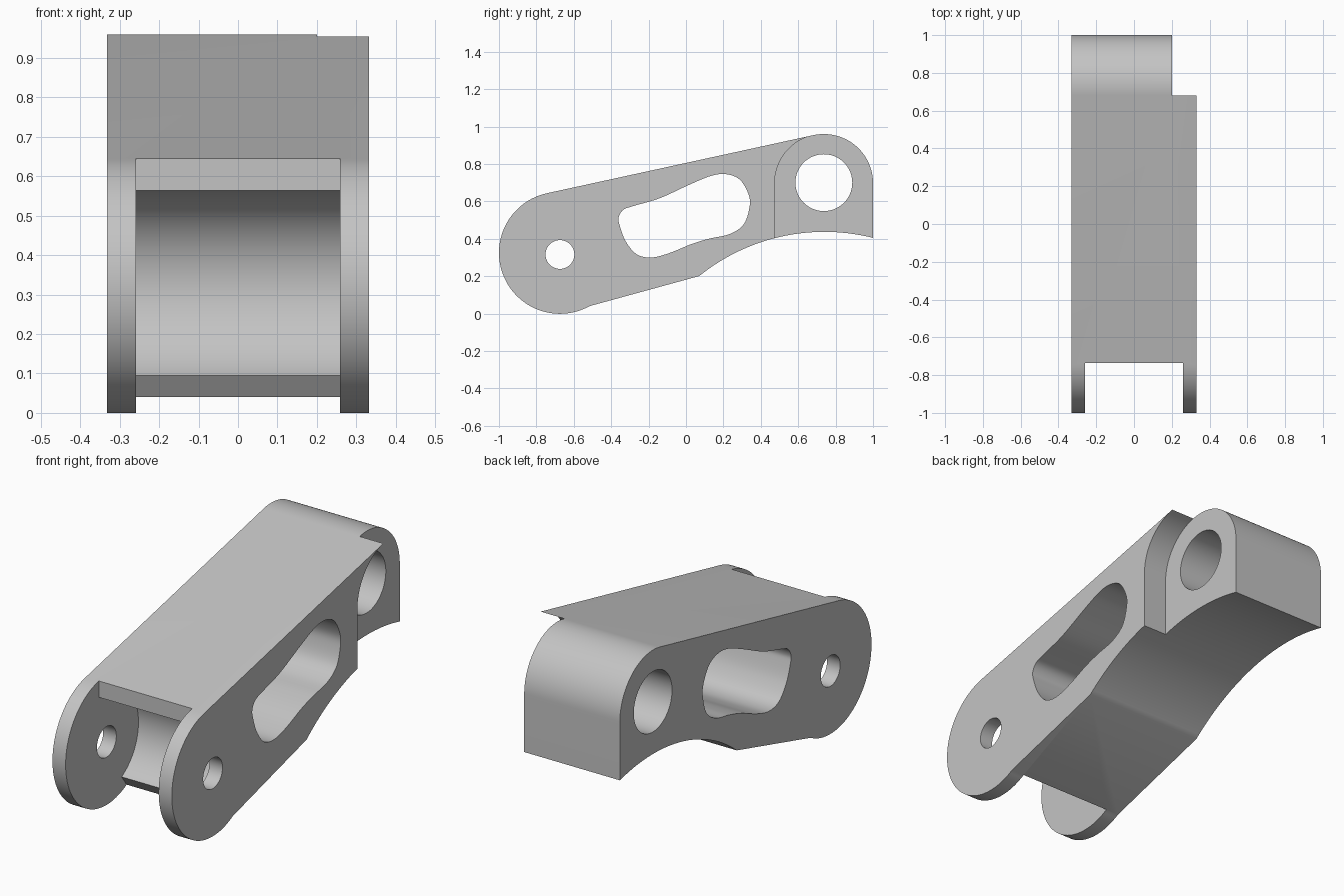
import bpy, bmesh, math
from mathutils import Vector

cube = bpy.data.objects.get("Cube")
if cube:
    bpy.data.objects.remove(cube, do_unlink=True)

HALF = 0.332                      # half width of the link
FRONT, FRONT_R = (-0.674, 0.325), 0.326
REAR, REAR_R = (0.737, 0.697), 0.263
TANGENT = 102.3                   # direction of the sloping top's normal

metal = bpy.data.materials.new("grey metal")
metal.use_nodes = True
colour = (0.55, 0.55, 0.55, 1)
metal.diffuse_color = colour
metal.node_tree.nodes["Principled BSDF"].inputs["Base Color"].default_value = colour


def arc(centre, r, start, end, n=32):
    """Points (y, z) along an arc, angles in degrees."""
    angles = [math.radians(start + (end - start) * i / n) for i in range(n + 1)]
    return [(centre[0] + r * math.cos(a), centre[1] + r * math.sin(a)) for a in angles]


def closed_spline(pts, n=6):
    """Smooth closed curve through the points."""
    p = [Vector(q) for q in pts]
    out = []
    for i in range(len(p)):
        a, b, c, d = p[i - 1], p[i], p[(i + 1) % len(p)], p[(i + 2) % len(p)]
        for k in range(n):
            t = k / n
            out.append(0.5 * (2 * b + (c - a) * t + (2 * a - 5 * b + 4 * c - d) * t * t
                              + (3 * b - a - 3 * c + d) * t ** 3))
    return out


def prism(name, profile, x0, x1):
    """Extrude a (y, z) profile across the width."""
    bm = bmesh.new()
    face = bm.faces.new([bm.verts.new((x0, y, z)) for y, z in profile])
    side = bmesh.ops.extrude_face_region(bm, geom=[face])["geom"]
    bmesh.ops.translate(bm, vec=(x1 - x0, 0, 0),
                        verts=[v for v in side if isinstance(v, bmesh.types.BMVert)])
    bmesh.ops.recalc_face_normals(bm, faces=bm.faces)
    mesh = bpy.data.meshes.new(name)
    bm.to_mesh(mesh)
    bm.free()
    mesh.materials.append(metal)
    obj = bpy.data.objects.new(name, mesh)
    bpy.context.collection.objects.link(obj)
    return obj


# Side outline: rear eye, sloping top, front eye, underside with a long arch
arch_r = 1.066
arch = (0.74, 0.437 - arch_r)
outline = arc(REAR, REAR_R, 0, TANGENT)
outline += arc(FRONT, FRONT_R, TANGENT, 299, 64)
outline += arc(arch, arch_r, 128.9, 75.9, 40)
link = prism("link_body", outline, -HALF, HALF)

# Pin holes and the long window
window = [(-0.36, 0.515), (-0.335, 0.555), (-0.275, 0.577), (-0.14, 0.617), (0.02, 0.69),
          (0.136, 0.737), (0.217, 0.745), (0.29, 0.714), (0.337, 0.63), (0.338, 0.56),
          (0.307, 0.475), (0.233, 0.425), (0.126, 0.401), (0.03, 0.372), (-0.088, 0.324),
          (-0.185, 0.3), (-0.265, 0.318), (-0.323, 0.388), (-0.355, 0.473)]
cutters = [
    prism("front_pin_hole", arc((-0.674, 0.316), 0.077, 0, 360, 48)[:-1], -1, 1),
    prism("rear_pin_hole", arc((0.737, 0.7), 0.152, 0, 360, 64)[:-1], -1, 1),
    prism("window_cutter", closed_spline(window), -1, 1),
]

# Fork gap between the front lugs, with a rounded back
gap = [(-1.2, 0.8), (-0.735, 0.8)] + arc((-0.674, 0.318), 0.253, 104, -62, 48)
gap += [(-0.515, 0.04), (-0.46, -0.03), (-1.2, -0.1)]
cutters.append(prism("fork_gap", gap, -0.259, 0.259))

# Step around the rear eye on the left side
step = arc(REAR, REAR_R, 180, TANGENT) + [(0.681, 1.2), (1.2, 1.2), (1.2, 0.2), (0.474, 0.2)]
cutters.append(prism("rear_step", step, 0.2, 1))

bpy.context.view_layer.objects.active = link
link.select_set(True)
for cutter in cutters:
    cutter.hide_render = True
    mod = link.modifiers.new(cutter.name, 'BOOLEAN')
    mod.operation = 'DIFFERENCE'
    mod.solver = 'EXACT'
    mod.object = cutter
    bpy.ops.object.modifier_apply(modifier=mod.name)
    bpy.data.objects.remove(cutter, do_unlink=True)

bpy.ops.object.shade_smooth_by_angle(angle=math.radians(25))
